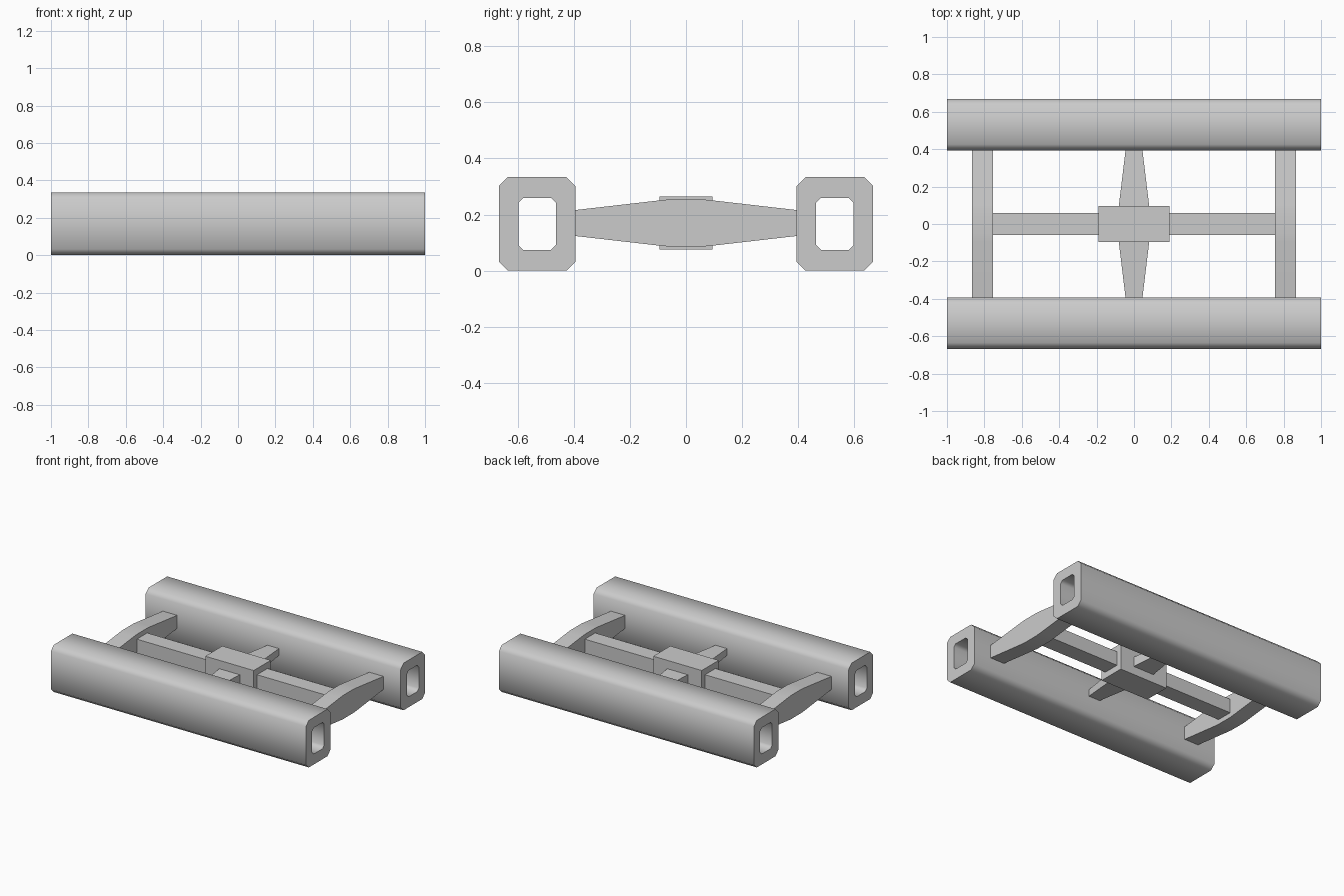
import bpy, bmesh, math

if "Cube" in bpy.data.objects:
    bpy.data.objects.remove(bpy.data.objects["Cube"])

ZC = 0.17  # mid height of the cross structure


def finish(name, bm, smooth=None):
    bmesh.ops.recalc_face_normals(bm, faces=bm.faces)
    me = bpy.data.meshes.new(name)
    bm.to_mesh(me)
    bm.free()
    ob = bpy.data.objects.new(name, me)
    bpy.context.collection.objects.link(ob)
    if smooth:
        bpy.ops.object.select_all(action='DESELECT')
        ob.select_set(True)
        bpy.context.view_layer.objects.active = ob
        bpy.ops.object.shade_smooth_by_angle(angle=math.radians(smooth))
    return ob


def octagon(hy, hz, c):
    q = [(hy, hz - c), (hy - c, hz)]
    q += [(-y, z) for y, z in reversed(q)]
    return q + [(-y, -z) for y, z in q]


def loft(bm, rings, closed=False):
    """Bridge consecutive vertex rings; cap the ends unless closed."""
    loops = [[bm.verts.new(p) for p in r] for r in rings]
    pairs = list(zip(loops, loops[1:]))
    if closed:
        pairs.append((loops[-1], loops[0]))
    else:
        bm.faces.new(loops[0])
        bm.faces.new(loops[-1])
    n = len(loops[0])
    for a, b in pairs:
        for i in range(n):
            j = (i + 1) % n
            bm.faces.new((a[i], a[j], b[j], b[i]))


def rail(name, yc):
    outer, inner = octagon(0.1365, 0.167, 0.032), octagon(0.067, 0.093, 0.018)
    bm = bmesh.new()
    loft(bm, [[(x, yc + y, 0.167 + z) for y, z in prof]
              for prof, x in ((outer, -1), (outer, 1), (inner, 1), (inner, -1))], closed=True)
    return finish(name, bm, 50)


def bar_y(name, xc, sections, smooth=None):
    """Bar along y from (y, half width, half height) sections."""
    bm = bmesh.new()
    loft(bm, [[(xc + sx * hx, y, ZC + sz * hz)
               for sx, sz in ((-1, -1), (1, -1), (1, 1), (-1, 1))] for y, hx, hz in sections])
    return finish(name, bm, smooth)


def box(name, hx, hy, hz):
    return bar_y(name, 0, [(-hy, hx, hz), (hy, hx, hz)])


# Hollow chamfered side rails
rail("front_rail", -0.5305)
rail("back_rail", 0.5305)

# Bulging cross bars joining the rails
half = [(0.396, 0.056, 0.046), (0.1, 0.056, 0.08), (0.06, 0.056, 0.084)]
sections = [(-y, w, h) for y, w, h in half] + half[::-1]
for side, x in (("left", -0.809), ("right", 0.809)):
    bar_y(side + "_cross_bar", x, sections, 30)

# Central hub and lengthwise beam
box("hub", 0.19, 0.095, 0.094)
box("centre_beam", 0.756, 0.058, 0.05)

# Tapered arms from hub to rails
for side, s in (("front", -1), ("back", 1)):
    bar_y(side + "_hub_arm", 0, [(s * 0.09, 0.082, 0.035), (s * 0.396, 0.045, 0.024)])
